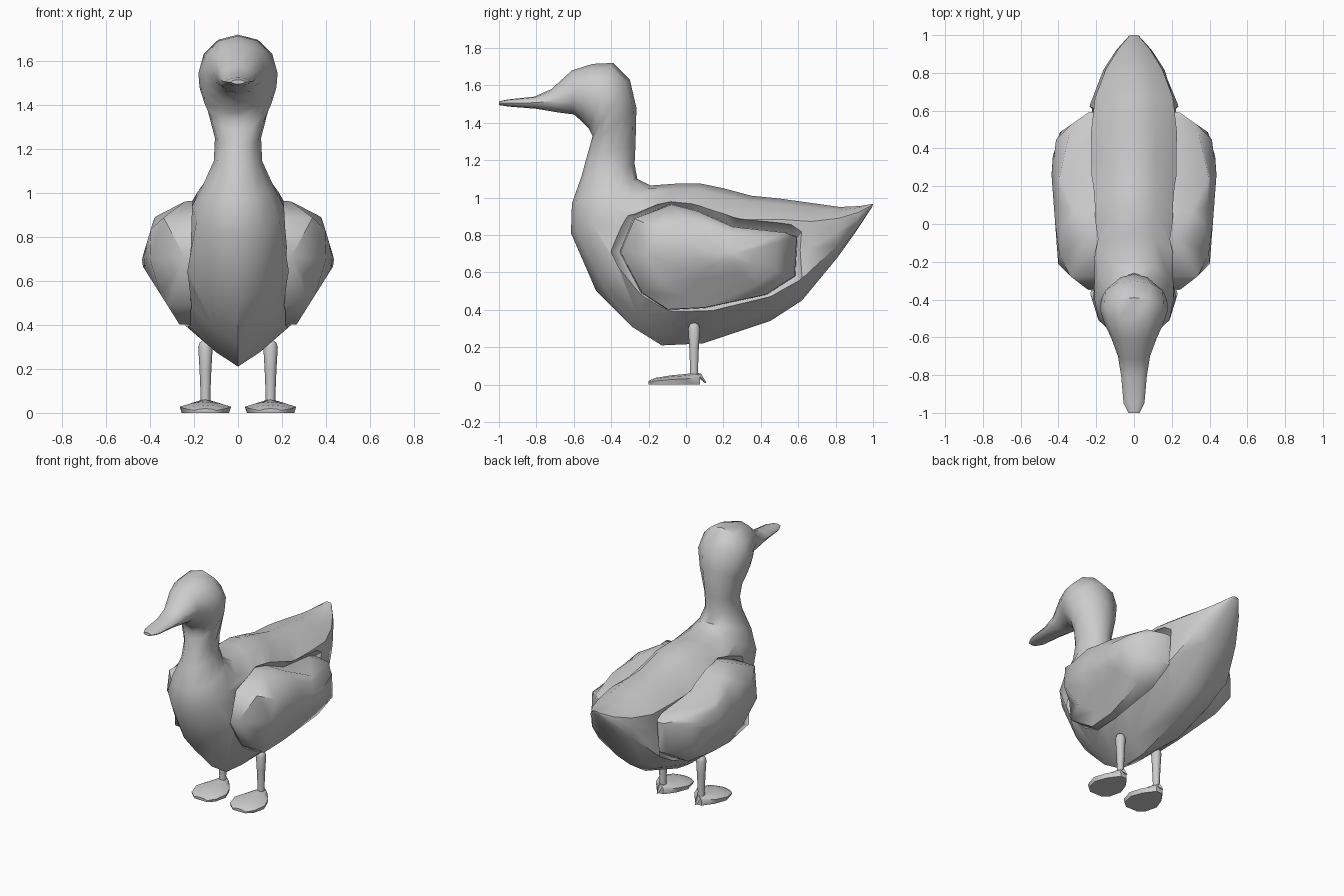
import bpy, bmesh, math
from mathutils import Vector

cube = bpy.data.objects.get("Cube")
if cube:
    bpy.data.objects.remove(cube, do_unlink=True)

grey = bpy.data.materials.new("plain grey")
grey.use_nodes = True
colour = (0.6, 0.6, 0.6, 1)
grey.diffuse_color = colour
grey.node_tree.nodes["Principled BSDF"].inputs["Base Color"].default_value = colour


def activate(ob):
    bpy.ops.object.select_all(action='DESELECT')
    ob.select_set(True)
    bpy.context.view_layer.objects.active = ob


def smooth(ob, degrees=40):
    activate(ob)
    bpy.ops.object.shade_smooth_by_angle(angle=math.radians(degrees))


def loft(name, rings):
    """Skin a list of equally long closed rings and cap the ends."""
    bm = bmesh.new()
    rows = [[bm.verts.new(p) for p in ring] for ring in rings]
    n = len(rows[0])
    for a, b in zip(rows, rows[1:]):
        for i in range(n):
            j = (i + 1) % n
            bm.faces.new((a[i], a[j], b[j], b[i]))
    bm.faces.new(rows[0])
    bm.faces.new(rows[-1])
    bmesh.ops.recalc_face_normals(bm, faces=bm.faces[:])
    mesh = bpy.data.meshes.new(name)
    bm.to_mesh(mesh)
    bm.free()
    mesh.materials.append(grey)
    ob = bpy.data.objects.new(name, mesh)
    bpy.context.collection.objects.link(ob)
    return ob


# Body: top (y, z), bottom (y, z), half width, how far the section has a keel
stations = [
    (-1.0, 1.515, -1.0, 1.495, .03, 0),
    (-.95, 1.525, -.95, 1.487, .055, 0),
    (-.81, 1.54, -.80, 1.475, .068, 0),
    (-.72, 1.58, -.68, 1.455, .085, 0),
    (-.61, 1.68, -.60, 1.445, .12, 0),
    (-.50, 1.715, -.56, 1.41, .155, 0),
    (-.39, 1.72, -.52, 1.37, .18, 0),
    (-.30, 1.63, -.50, 1.33, .175, 0),
    (-.265, 1.48, -.51, 1.29, .14, 0),
    (-.27, 1.28, -.53, 1.22, .105, 0),
    (-.275, 1.18, -.56, 1.11, .11, 0),
    (-.26, 1.10, -.61, .97, .16, 0),
    (-.19, 1.065, -.615, .81, .21, .1),
    (-.05, 1.075, -.48, .50, .22, .6),
    (.08, 1.075, -.29, .31, .225, 1),
    (.20, 1.05, -.13, .21, .225, 1),
    (.35, 1.01, .09, .22, .225, 1),
    (.50, .995, .45, .34, .23, .9),
    (.68, .97, .62, .45, .215, .7),
    (.82, .95, .81, .68, .165, .3),
    (.93, .955, .91, .82, .095, .1),
    (1.0, .967, .995, .95, .025, 0),
]
# Keeled half section: drop from the top, share of the half width
keeled = [(0, 0), (.04, .5), (.16, 1), (.45, .95), (.75, 1.17), (.92, .45), (1, 0)]


def body_ring(ty, tz, by, bz, width, keel):
    top, bottom = Vector((0, ty, tz)), Vector((0, by, bz))
    half = []
    for i, (drop, share) in enumerate(keeled):
        a = math.pi * i / (len(keeled) - 1)
        p = top.lerp(bottom, (1 - math.cos(a)) / 2 * (1 - keel) + drop * keel)
        p.x = width * (math.sin(a) * (1 - keel) + share * keel)
        half.append(p)
    return half + [Vector((-p.x, p.y, p.z)) for p in half[-2:0:-1]]


body = loft("body", [body_ring(*s) for s in stations])

# Wing outline in the side plane, and its centre
outline = [Vector(p) for p in [
    (-.08, 1.0), (-.32, .91), (-.40, .71), (-.28, .47), (-.11, .365), (.1, .375),
    (.47, .45), (.62, .55), (.62, .82), (.56, .855), (.27, .885), (.08, .965)]]
inner = [Vector(p) for p in [
    (-.08, .965), (-.28, .89), (-.355, .71), (-.24, .49), (-.1, .40), (.1, .41),
    (.43, .48), (.585, .58), (.595, .79), (.53, .815), (.25, .845), (.06, .93)]]
centre = Vector((.2, .68))
floor_x, rim_x = .175, .215


def flank(points, x, side):
    """Side-plane points set at x, a little wider low down."""
    return [(side * (x + .13 * max(0, .7 - p.y)), p.x, p.y) for p in points]


def bulge(p):
    """Outward reach of the wing at a side-plane point: lowest of several slopes."""
    y, z = p
    return min(.445, .235 + 1.93 * (.965 - z), .38 + .3 * (.89 - z),
               .265 + .63 * (z - .40), .235 + 1.3 * (y + .355),
               .40 + .075 * (y + .23), .235 + 1.43 * (.595 - y))


for side, label in ((1, "left"), (-1, "right")):
    # Shallow recess in the flank, with walls leaning in towards the wing
    far = [a + (a - b) * .8 for a, b in zip(outline, inner)]
    cutter = loft("recess_cutter", [flank(inner, floor_x, side),
                                    flank(outline, rim_x, side),
                                    flank(far, rim_x + .1, side)])
    cutter.hide_render = True
    activate(body)
    cut = body.modifiers.new("recess", 'BOOLEAN')
    cut.operation = 'DIFFERENCE'
    cut.solver = 'EXACT'
    cut.object = cutter
    bpy.ops.object.modifier_apply(modifier=cut.name)
    bpy.data.objects.remove(cutter, do_unlink=True)

    # Bulging wing that rises out of the recess
    rings = [flank(inner, floor_x - .01, side)]
    for k in (.99, .74, .4, .15):
        ring = [centre + (p - centre) * k for p in inner]
        rings.append([(side * bulge(p), p.x, p.y) for p in ring])
    smooth(loft(label + "_wing", rings), 50)

    # Leg with a rounded top
    leg_x, leg_y = side * .148, .043
    leg_rings = []
    for z, r in ((.03, .024), (.08, .022), (.2, .027), (.30, .033), (.32, .026), (.332, .01)):
        leg_rings.append([(leg_x + r * math.cos(a), leg_y + r * math.sin(a), z)
                          for a in (math.tau * i / 10 for i in range(10))])
    smooth(loft(label + "_leg", leg_rings), 60)

    # Webbed foot: y, half width, height
    foot_rings = []
    for y, w, h in ((-.2, .05, .02), (-.165, .095, .036), (-.08, .117, .05),
                    (0, .085, .057), (.045, .05, .064), (.075, .025, .06)):
        section = [(-.92, 0), (-1, .55), (-.6, .85), (0, 1), (.6, .85), (1, .55), (.92, 0)]
        foot_rings.append([(leg_x + w * u, y, h * v) for u, v in section])
    smooth(loft(label + "_foot", foot_rings), 50)

    # Small back toe
    toe = [[(leg_x + dx * r, y + dy * r, z) for dx, dy in ((-1, 0), (0, -1), (1, 0), (0, 1))]
           for y, z, r in ((.06, .06, .02), (.105, .01, .005))]
    smooth(loft(label + "_back_toe", toe))

smooth(body, 45)
